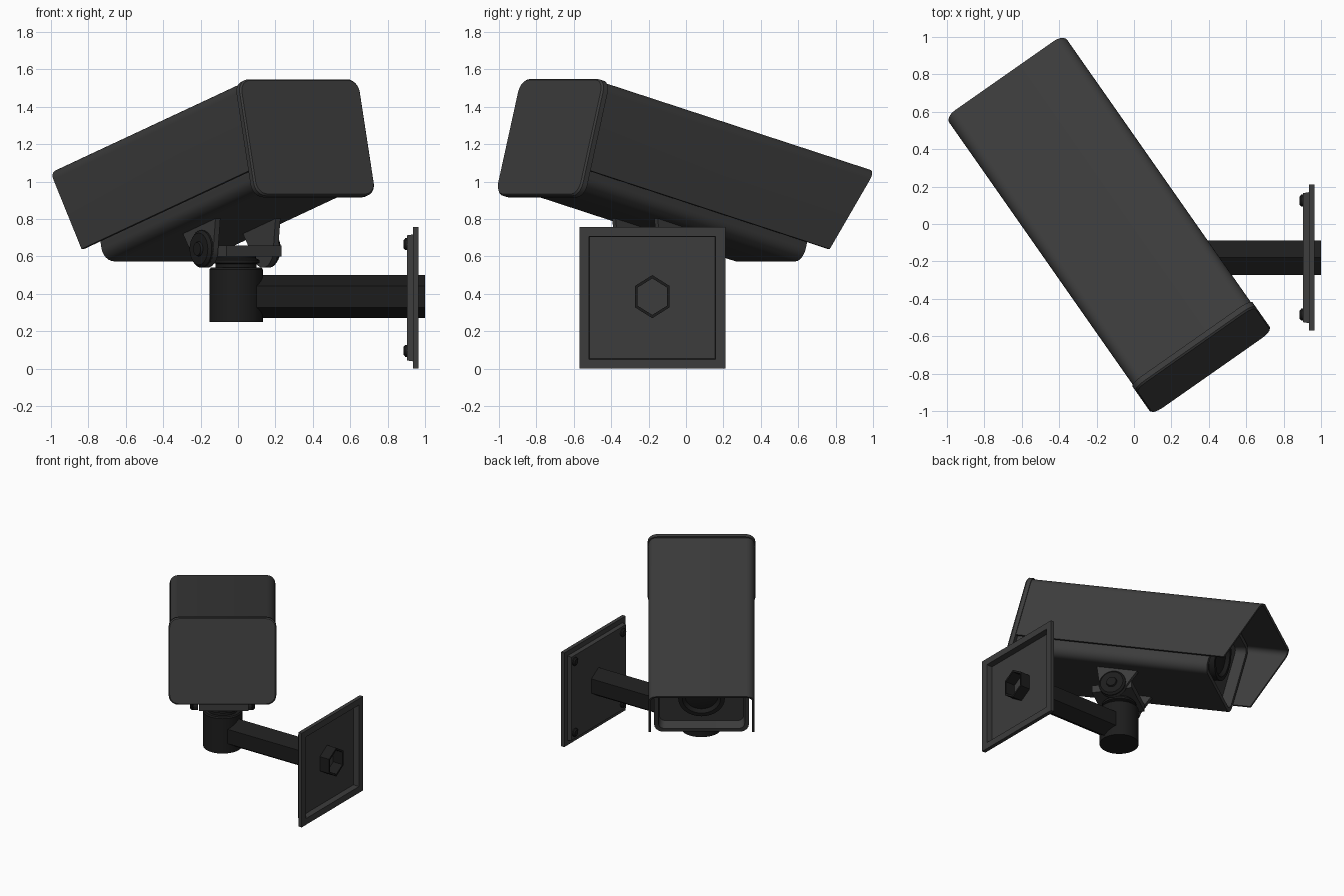
import bpy, bmesh, math
from mathutils import Matrix, Vector

if "Cube" in bpy.data.objects:
    bpy.data.objects.remove(bpy.data.objects["Cube"])

# camera frame: yawed 35 degrees, lens end (+y) pitched 15 degrees down
YAW = Matrix.Rotation(math.radians(35), 4, 'Z')
CAM = Matrix.Translation((0, 0, 1)) @ YAW @ Matrix.Rotation(math.radians(-15), 4, 'X')
CX = -0.113                      # camera centre line in its own frame
MX, MY, PZ = -0.01, -0.18, 0.385  # mount post centre and arm height


def material(name, v):
    m = bpy.data.materials.new(name)
    m.diffuse_color = (v, v, v, 1)
    m.use_nodes = True
    m.node_tree.nodes["Principled BSDF"].inputs["Base Color"].default_value = m.diffuse_color
    return m


SHELL = material("dark_shell", 0.045)
MOUNT = material("black_mount", 0.012)


def loft(name, rings, mat, matrix=Matrix(), caps=(True, True), closed=False):
    bm = bmesh.new()
    rows = [[bm.verts.new(p) for p in ring] for ring in rings]
    pairs = list(zip(rows, rows[1:]))
    if closed:
        pairs.append((rows[-1], rows[0]))
    for a, b in pairs:
        for i in range(len(a)):
            j = (i + 1) % len(a)
            bm.faces.new((a[i], a[j], b[j], b[i]))
    if not closed:
        if caps[0]:
            bm.faces.new(rows[0][::-1])
        if caps[1]:
            bm.faces.new(rows[-1])
    bmesh.ops.recalc_face_normals(bm, faces=bm.faces)
    me = bpy.data.meshes.new(name)
    bm.to_mesh(me)
    bm.free()
    ob = bpy.data.objects.new(name, me)
    bpy.context.collection.objects.link(ob)
    ob.matrix_world = matrix
    me.materials.append(mat)
    bpy.ops.object.select_all(action='DESELECT')
    ob.select_set(True)
    bpy.context.view_layer.objects.active = ob
    bpy.ops.object.shade_smooth_by_angle(angle=math.radians(35))
    return ob


def arc(cx, cz, r, a0, a1, n=6):
    return [(cx + r * math.cos(math.radians(a0 + (a1 - a0) * i / n)),
             cz + r * math.sin(math.radians(a0 + (a1 - a0) * i / n))) for i in range(n + 1)]


def round_rect(y, hw, z0, z1, r):
    pts = []
    for sx, cz, a in ((1, z1 - r, 0), (-1, z1 - r, 90), (-1, z0 + r, 180), (1, z0 + r, 270)):
        pts += arc(sx * (hw - r), cz, r, a, a + 90)
    return [(CX + x, y, z) for x, z in pts]


def lathe(name, profile, origin, axis, mat, n=32, matrix=Matrix()):
    # profile of (radius, height) turned around an axis
    rot = Vector((0, 0, 1)).rotation_difference(Vector(axis)).to_matrix().to_4x4()
    rings = [[(r * math.cos(2 * math.pi * i / n), r * math.sin(2 * math.pi * i / n), h)
              for i in range(n)] for r, h in profile]
    return loft(name, rings, mat, matrix @ Matrix.Translation(origin) @ rot)


# sun hood: folded sheet, front edge raked back toward the bottom
def hood_outline(hw, top, r):
    return ([(hw, -0.155)] + arc(hw - r, top - r, r, 0, 90)
            + arc(-hw + r, top - r, r, 90, 180) + [(-hw, -0.155)])


outline = hood_outline(0.385, 0.332, 0.06) + hood_outline(0.368, 0.315, 0.043)[::-1]
loft("sun_hood", [[(CX + x, -0.82, z) for x, z in outline],
                  [(CX + x, 0.815 + 0.17 * (z + 0.155) / 0.46, z) for x, z in outline]], SHELL, CAM)

# rear cap
loft("rear_cap", [round_rect(-0.805, 0.392, -0.303, 0.342, 0.07),
                  round_rect(-0.835, 0.392, -0.303, 0.342, 0.07),
                  round_rect(-0.845, 0.384, -0.295, 0.334, 0.065)], SHELL, CAM)

# camera housing with recessed front
loft("camera_housing", [round_rect(-0.81, 0.345, -0.257, 0.305, 0.07),
                        round_rect(0.69, 0.345, -0.257, 0.305, 0.07),
                        round_rect(0.69, 0.315, -0.227, 0.275, 0.05),
                        round_rect(0.61, 0.305, -0.217, 0.265, 0.04)], SHELL, CAM)

# lens barrel with dished glass
lathe("lens", [(0.17, 0), (0.17, 0.05), (0.14, 0.05), (0.12, 0.025), (0.06, 0.035)],
      (CX, 0.605, 0.03), (0, 1, 0), MOUNT, matrix=CAM)

# tilt ears with pivot bolts on both sides
for side, label in ((-1, "left"), (1, "right")):
    py, pz = -0.037, -0.383
    shape = [(py + 0.16, -0.25)] + [(py - 0.16, -0.25)] + \
        [(py + a, pz + b) for a, b in arc(0, 0, 0.1, 190, 350, 12)]
    loft(label + "_tilt_ear", [[(CX + side * d, y, z) for y, z in shape]
                               for d in (0.18, 0.212)], SHELL, CAM)
    lathe(label + "_pivot_knob", [(0.1, 0), (0.1, 0.015), (0.085, 0.03), (0.04, 0.03), (0.035, 0.042)],
          (CX + side * 0.208, py, pz), (side, 0, 0), MOUNT, 24, CAM)

# yoke plate between the ears
def box_ring(z, a, b):
    return [(a, b, z), (-a, b, z), (-a, -b, z), (a, -b, z)]


loft("yoke_plate", [box_ring(0.6, 0.18, 0.15), box_ring(0.658, 0.18, 0.15)], SHELL,
     Matrix.Translation((0, MY, 0)) @ YAW)

# swivel post and neck
lathe("swivel_post", [(0.143, 0.25), (0.143, 0.53), (0.135, 0.54), (0.11, 0.54), (0.11, 0.56),
                      (0.125, 0.565), (0.125, 0.58), (0.105, 0.59), (0.105, 0.61)],
      (MX, MY, 0), (0, 0, 1), MOUNT)

# open hexagonal arm running through the wall plate
def hex_ring(x, k):
    return [(x, MY + 0.106 * k * math.sin(math.pi / 3 * i), PZ + 0.115 * k * math.cos(math.pi / 3 * i))
            for i in range(6)]


loft("wall_arm", [hex_ring(0.08, 1), hex_ring(1.0, 1), hex_ring(1.0, 0.85), hex_ring(0.08, 0.85)],
     MOUNT, closed=True)

# wall plate: pressed tray, hollow toward the wall
def plate_ring(x, h):
    v = h * 0.378 / 0.39
    return [(x, MY + h, 0.378 + v), (x, MY - h, 0.378 + v), (x, MY - h, 0.378 - v), (x, MY + h, 0.378 - v)]


loft("wall_plate", [plate_ring(x, h) for x, h in (
    (0.918, 0.335), (0.965, 0.338), (0.965, 0.39), (0.935, 0.39), (0.935, 0.35), (0.903, 0.345))], SHELL)

# corner bolts
for sy in (-1, 1):
    for sz in (-1, 1):
        lathe("plate_bolt", [(0.032, 0), (0.032, 0.01), (0.022, 0.018)],
              (0.904, MY + sy * 0.305, 0.38 + sz * 0.285), (-1, 0, 0), MOUNT, 12)
